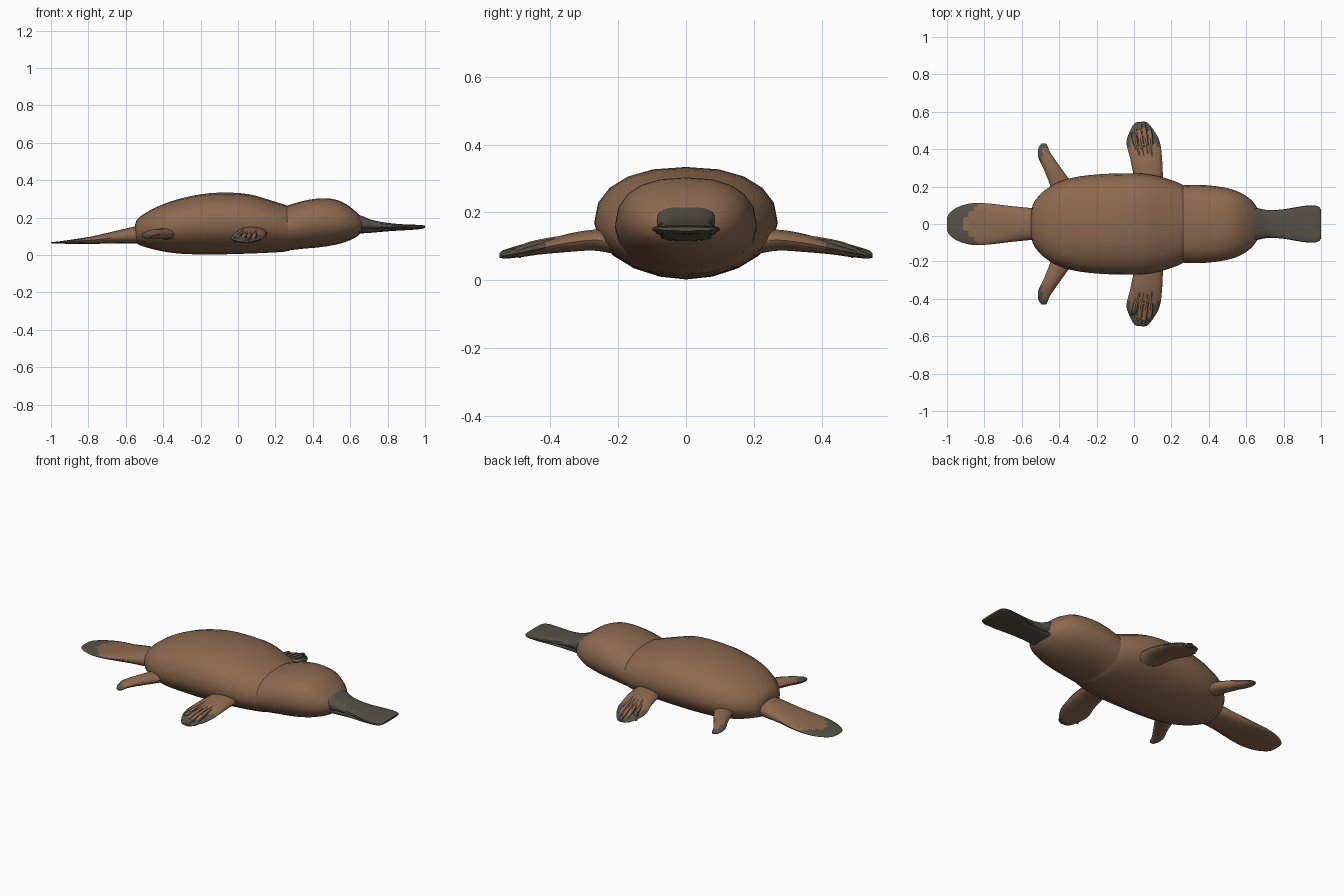
import bpy, bmesh, math
from mathutils import Vector

if "Cube" in bpy.data.objects:
    bpy.data.objects.remove(bpy.data.objects["Cube"])


def material(name, rgb):
    m = bpy.data.materials.new(name)
    m.diffuse_color = (*rgb, 1)
    m.use_nodes = True
    m.node_tree.nodes["Principled BSDF"].inputs["Base Color"].default_value = m.diffuse_color
    return m


FUR = material("brown fur", (0.262, 0.140, 0.078))
SKIN = material("dark grey skin", (0.092, 0.083, 0.066))


def finish(obj, mirror):
    for m in (FUR, SKIN):
        obj.data.materials.append(m)
    bpy.ops.object.select_all(action='DESELECT')
    obj.select_set(True)
    bpy.context.view_layer.objects.active = obj
    bpy.ops.object.shade_smooth_by_angle(angle=math.radians(40))
    if mirror:
        mod = obj.modifiers.new("mirror", 'MIRROR')
        mod.use_axis = (False, True, False)
        mod.use_mirror_merge = False


def spline(rows, steps):
    """Catmull-Rom through section rows."""
    out = []
    for i in range(len(rows) - 1):
        a, b, c, d = (rows[max(0, min(len(rows) - 1, i + k))] for k in (-1, 0, 1, 2))
        for s in range(steps):
            t = s / steps
            out.append([0.5 * (2 * q + (r - p) * t + (2 * p - 5 * q + 4 * r - u) * t * t
                               + (3 * q - p - 3 * r + u) * t ** 3)
                        for p, q, r, u in zip(a, b, c, d)])
    return out + [list(rows[-1])]


def spow(v, e):
    return math.copysign(abs(v) ** e, v)


def loft(name, rows, along='x', n=20, top=2.3, low=1.9, steps=3, rule=None, mirror=False):
    """Skin rows of (distance, sideways centre, half width, z low, z high)."""
    bm = bmesh.new()
    rings = []
    for t, c, w, lo, hi in spline(rows, steps):
        ring = []
        for k in range(n):
            a = 2 * math.pi * k / n
            e = 2 / (top if math.sin(a) >= 0 else low)
            s = c + w * spow(math.cos(a), e)
            z = (lo + hi) / 2 + (hi - lo) / 2 * spow(math.sin(a), e)
            ring.append(bm.verts.new((t, s, z) if along == 'x' else (s, t, z)))
        rings.append(ring)
    for r0, r1 in zip(rings, rings[1:]):
        for k in range(n):
            bm.faces.new((r0[k], r0[(k + 1) % n], r1[(k + 1) % n], r1[k]))
    bm.faces.new(rings[0])
    bm.faces.new(rings[-1])
    bmesh.ops.recalc_face_normals(bm, faces=bm.faces[:])
    for f in bm.faces:
        f.normal_update()
        if rule and rule(f.calc_center_median(), f.normal):
            f.material_index = 1
    me = bpy.data.meshes.new(name)
    bm.to_mesh(me)
    bm.free()
    obj = bpy.data.objects.new(name, me)
    bpy.context.collection.objects.link(obj)
    finish(obj, mirror)
    return obj


def always(c, n):
    return True


# Body
loft("body", [(-.55, 0, .06, .075, .165), (-.53, 0, .125, .055, .20), (-.45, 0, .20, .03, .25),
              (-.34, 0, .245, .01, .293), (-.2, 0, .265, .003, .325), (-.07, 0, .27, .004, .334),
              (.06, 0, .268, .008, .325), (.17, 0, .245, .013, .294), (.27, 0, .205, .022, .262),
              (.34, 0, .15, .06, .23)])

# Head
loft("head", [(.262, 0, .207, .024, .264), (.35, 0, .209, .034, .290), (.44, 0, .202, .042, .303),
              (.52, 0, .186, .055, .297), (.58, 0, .162, .072, .271), (.63, 0, .125, .095, .232),
              (.66, 0, .085, .12, .20)], top=2.4, low=2.0)

# Eyes
bpy.ops.mesh.primitive_uv_sphere_add(segments=12, ring_count=8, radius=1)
eye = bpy.context.object
eye.name = "eyes"
for v in eye.data.vertices:
    v.co = Vector((.538 + .026 * v.co.x, .102 + .024 * v.co.y, .25 + .018 * v.co.z))
for p in eye.data.polygons:
    p.material_index = 1
finish(eye, True)

# Bill, upper and lower halves
loft("upper_bill", [(.63, 0, .088, .135, .222), (.66, 0, .085, .135, .21), (.72, 0, .074, .137, .187),
                    (.80, 0, .079, .14, .172), (.89, 0, .094, .14, .164), (.95, 0, .100, .139, .162),
                    (.985, 0, .094, .141, .160), (1.0, 0, .078, .146, .157)],
     top=3.0, low=3.0, rule=always)
loft("lower_bill", [(.63, 0, .08, .115, .15), (.70, 0, .068, .118, .142), (.80, 0, .075, .127, .142),
                    (.90, 0, .088, .133, .144), (.96, 0, .088, .137, .146), (.985, 0, .07, .141, .146)],
     top=3.0, low=2.5, rule=always)

# Tail, with a dark upper tip
loft("tail", [(-.48, 0, .075, .06, .168), (-.55, 0, .085, .062, .153), (-.66, 0, .096, .062, .128),
              (-.76, 0, .108, .06, .104), (-.84, 0, .113, .06, .090), (-.90, 0, .105, .06, .081),
              (-.95, 0, .086, .061, .074), (-.985, 0, .06, .062, .070), (-1.0, 0, .035, .064, .068)],
     top=2.2, low=2.4, steps=4,
     rule=lambda c, n: n.z > -.3 and c.x < -.91 + .9 * max(0, abs(c.y) - .02))


# Front legs, dark along the leading edge and at the tip
def front_dark(c, n):
    edge = c.x > .11 - .55 * (c.y - .42) or c.x < -.022 + .6 * max(0, c.y - .44)
    return c.y > .515 or (c.y > .41 and edge and n.z > -.75)


loft("front_legs", [(.20, .085, .07, .075, .150), (.27, .075, .079, .087, .150),
                    (.35, .065, .085, .083, .137), (.43, .050, .090, .076, .112),
                    (.48, .045, .074, .069, .098), (.53, .04, .044, .064, .084),
                    (.545, .042, .026, .066, .076)],
     along='y', n=18, low=2.0, top=2.0, steps=4, rule=front_dark, mirror=True)

# Webbed toes as raised ridges on the front feet
for i, (x0, x1, tip) in enumerate([(.03, -.012, .495), (.055, .022, .53), (.078, .05, .549), (.098, .08, .525)]):
    xm = (x0 + x1) / 2
    loft(f"front_toe_{i + 1}", [(.36, x0, .006, .10, .133), (.43, xm, .015, .085, .121),
                                (.48, (xm + x1) / 2, .015, .075, .107), (tip - .008, x1, .012, .066, .088),
                                (tip, x1, .005, .068, .076)],
         along='y', n=8, steps=2, rule=lambda c, n, t=tip: c.y > t - .03 or n.x > .8, mirror=True)

# Back legs, dark along the outer rear edge and at the tip
loft("back_legs", [(.15, -.375, .055, .08, .140), (.22, -.395, .058, .085, .142),
                   (.30, -.438, .047, .088, .138), (.35, -.468, .042, .089, .130),
                   (.39, -.483, .031, .089, .119), (.42, -.484, .020, .089, .106),
                   (.43, -.482, .010, .091, .099)],
     along='y', n=14, top=2.0, low=2.0, steps=4,
     rule=lambda c, n: n.z > -.6 and (c.y > .405 or (c.y > .33 and c.x < -.49)), mirror=True)
